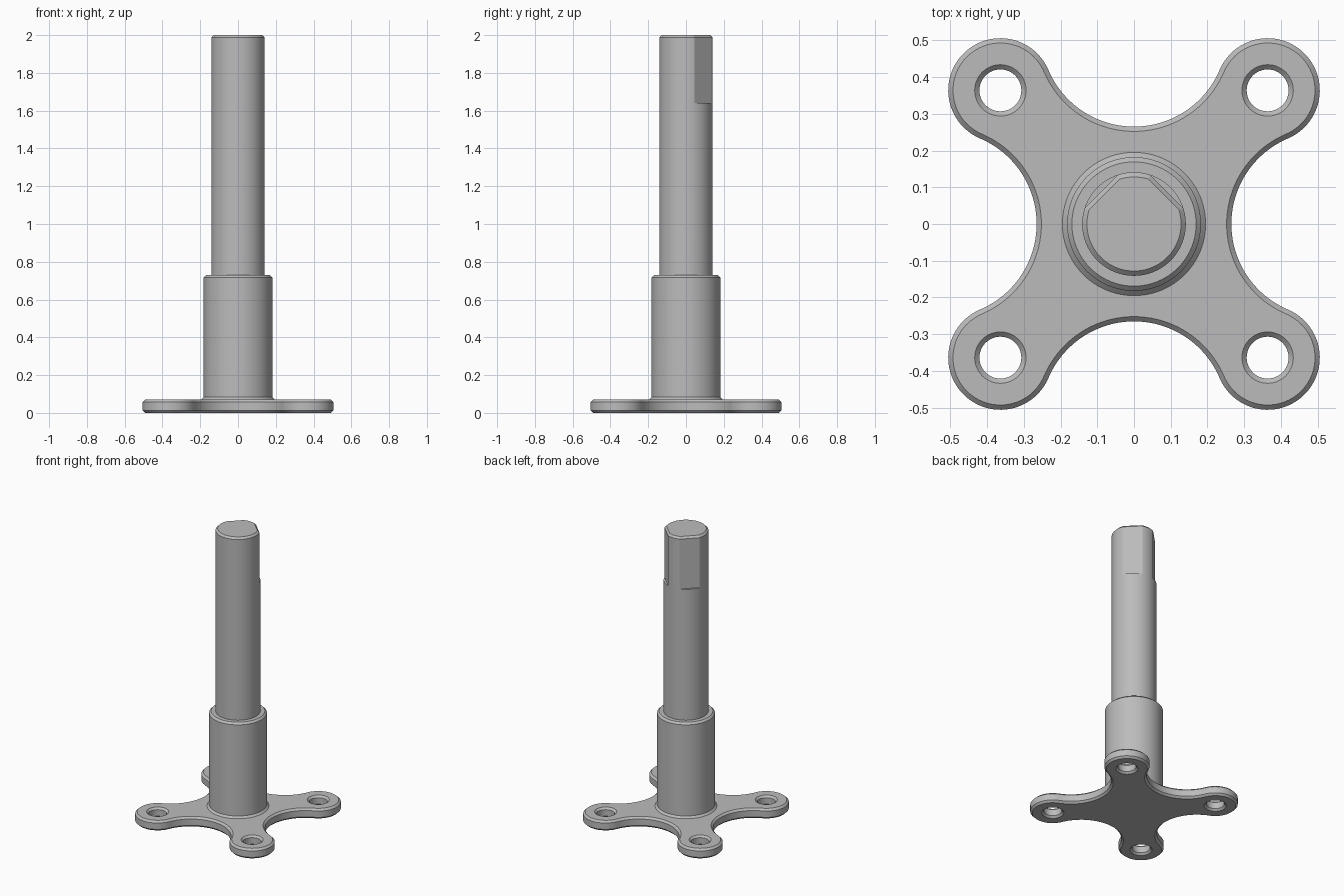
import bpy, bmesh
from math import pi, sin, cos, acos, atan2, radians, hypot

cube = bpy.data.objects.get("Cube")
if cube:
    bpy.data.objects.remove(cube, do_unlink=True)

steel = bpy.data.materials.new("plain grey metal")
steel.use_nodes = True
GREY = (0.5, 0.5, 0.5, 1)
steel.diffuse_color = GREY
steel.node_tree.nodes["Principled BSDF"].inputs["Base Color"].default_value = GREY

C = 0.013          # chamfer width used everywhere
PLATE = 0.07       # plate thickness
COLLAR_TOP = 0.73
FLAT_START = 1.64


def loft(bm, layers):
    """Skin closed loops given as (outline, height); return end vertex rings."""
    rings = [[bm.verts.new((x, y, z)) for x, y in loop] for loop, z in layers]
    for a, b in zip(rings, rings[1:]):
        n = len(a)
        for i in range(n):
            j = (i + 1) % n
            bm.faces.new((a[i], a[j], b[j], b[i]))
    return rings[0], rings[-1]


def ring_edges(bm, ring):
    return [bm.edges.get((ring[i - 1], ring[i])) for i in range(len(ring))]


def finish(bm, name):
    bmesh.ops.recalc_face_normals(bm, faces=bm.faces[:])
    mesh = bpy.data.meshes.new(name)
    bm.to_mesh(mesh)
    bm.free()
    mesh.materials.append(steel)
    obj = bpy.data.objects.new(name, mesh)
    bpy.context.collection.objects.link(obj)
    bpy.ops.object.select_all(action="DESELECT")
    obj.select_set(True)
    bpy.context.view_layer.objects.active = obj
    bpy.ops.object.shade_smooth_by_angle(angle=radians(25))


def circle(r, cx=0, cy=0, n=96):
    return [(cx + r * cos(2 * pi * i / n), cy + r * sin(2 * pi * i / n)) for i in range(n)]


def arc(cx, cy, r, a0, a1, n):
    return [(cx + r * cos(a0 + (a1 - a0) * i / n),
             cy + r * sin(a0 + (a1 - a0) * i / n)) for i in range(n)]


def turned(name, profile):
    bm = bmesh.new()
    for ring in loft(bm, [(circle(r), z) for r, z in profile]):
        bm.faces.new(ring)
    finish(bm, name)


# Four-armed mounting plate: round lobes tangent to concave waists
LOBE, LOBE_R, WAIST = 0.3636, 0.142, 0.265
waist_c = (2 * LOBE ** 2 - (WAIST - LOBE_R) ** 2) / (2 * (LOBE - WAIST + LOBE_R))
waist_r = waist_c - WAIST
tangent = atan2(waist_c - LOBE, -LOBE)


def plate_outline(inset):
    points = []
    # lobe arc, then the waist arc over the +y side, turned four times
    corner = arc(LOBE, LOBE, LOBE_R - inset, pi / 2 - tangent, tangent, 48)
    corner += arc(0, waist_c, waist_r + inset, tangent - pi, -tangent, 40)
    for k in range(4):
        c, s = cos(k * pi / 2), sin(k * pi / 2)
        points += [(x * c - y * s, x * s + y * c) for x, y in corner]
    return points


STEPS = [(C, 0), (0, C), (0, PLATE - C), (C, PLATE)]
bm = bmesh.new()
ends = [loft(bm, [(plate_outline(i), z) for i, z in STEPS])]
for sx in (-1, 1):
    for sy in (-1, 1):
        # chamfered screw hole
        ends.append(loft(bm, [(circle(0.057 + i, sx * LOBE, sy * LOBE, 48), z)
                              for i, z in STEPS]))
for side in (0, 1):
    edges = [e for pair in ends for e in ring_edges(bm, pair[side])]
    bmesh.ops.triangle_fill(bm, edges=edges, use_beauty=True,
                            normal=(0, 0, 1 if side else -1))
finish(bm, "mounting_plate")

# Collar with a flared foot and chamfered top
turned("collar", [(0.195, PLATE), (0.182, PLATE + C),
                  (0.182, COLLAR_TOP - C), (0.169, COLLAR_TOP)])

# Shaft with two flats near the top, facing back left and back right
R, FLAT = 0.141, 0.126
half = acos(FLAT / R)
flat_dirs = (pi / 4, 3 * pi / 4)
angles = sorted([2 * pi * i / 96 for i in range(96)]
                + [d + s * half for d in flat_dirs for s in (-1, 1)])


def shaft_section(scale, flats):
    loop = []
    for a in angles:
        r = R
        if flats:
            for d in flat_dirs:
                if abs(a - d) < half:
                    r = FLAT / cos(a - d)
        loop.append((scale * r * cos(a), scale * r * sin(a)))
    return loop


bm = bmesh.new()
bottom, top = loft(bm, [(shaft_section(1, False), COLLAR_TOP - 0.02),
                        (shaft_section(1, False), FLAT_START),
                        (shaft_section(1, True), FLAT_START),
                        (shaft_section(1, True), 2 - C),
                        (shaft_section(1 - C / R, True), 2)])
bm.faces.new(bottom)
bm.faces.new(top)
# merge the doubled points where the flats do not cut
bmesh.ops.remove_doubles(bm, verts=bm.verts[:], dist=0.00001)
finish(bm, "shaft")
